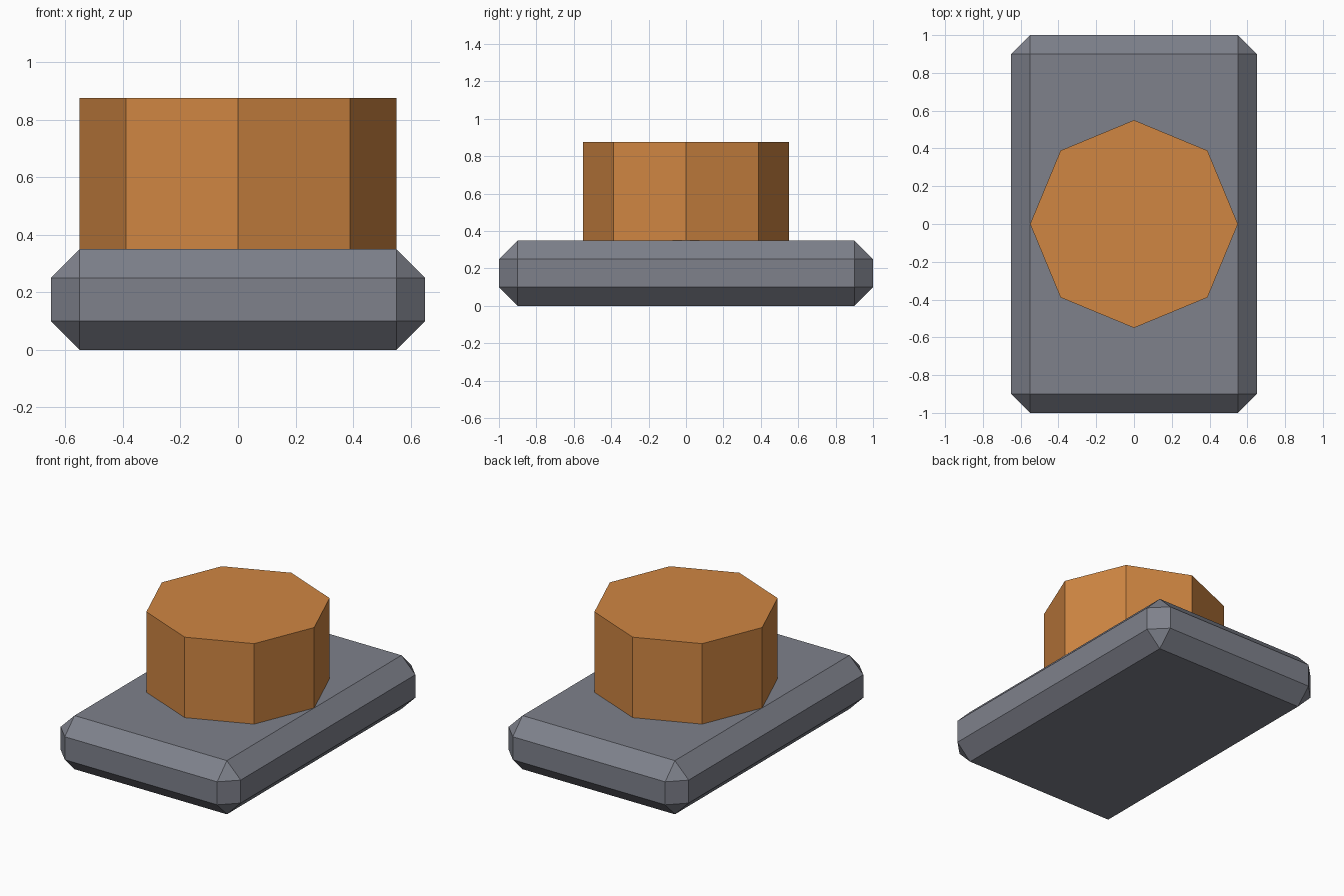
import bpy

cube = bpy.data.objects.get("Cube")
if cube:
    bpy.data.objects.remove(cube, do_unlink=True)


def material(name, rgb):
    mat = bpy.data.materials.new(name)
    mat.use_nodes = True
    colour = (*rgb, 1.0)
    mat.diffuse_color = colour
    mat.node_tree.nodes["Principled BSDF"].inputs["Base Color"].default_value = colour
    return mat


def finish(name, mat):
    obj = bpy.context.object
    obj.name = name
    obj.data.name = name
    obj.data.materials.append(mat)
    return obj


grey = material("slate grey", (0.21, 0.22, 0.26))
orange = material("copper orange", (0.63, 0.24, 0.055))

# Chamfered rectangular base slab
base_height = 0.35
bpy.ops.mesh.primitive_cube_add(size=1, location=(0, 0, base_height / 2))
base = finish("base_slab", grey)
base.scale = (1.3, 2.0, base_height)
bpy.ops.object.transform_apply(location=False, rotation=False, scale=True)
chamfer = base.modifiers.new("chamfer", "BEVEL")
chamfer.width = 0.1
chamfer.segments = 1
chamfer.limit_method = "NONE"

# Eight-sided drum, seated very slightly into the slab
bottom, top = base_height - 0.003, 0.875
bpy.ops.mesh.primitive_cylinder_add(
    vertices=8, radius=0.55, depth=top - bottom, location=(0, 0, (bottom + top) / 2))
finish("octagonal_drum", orange)
